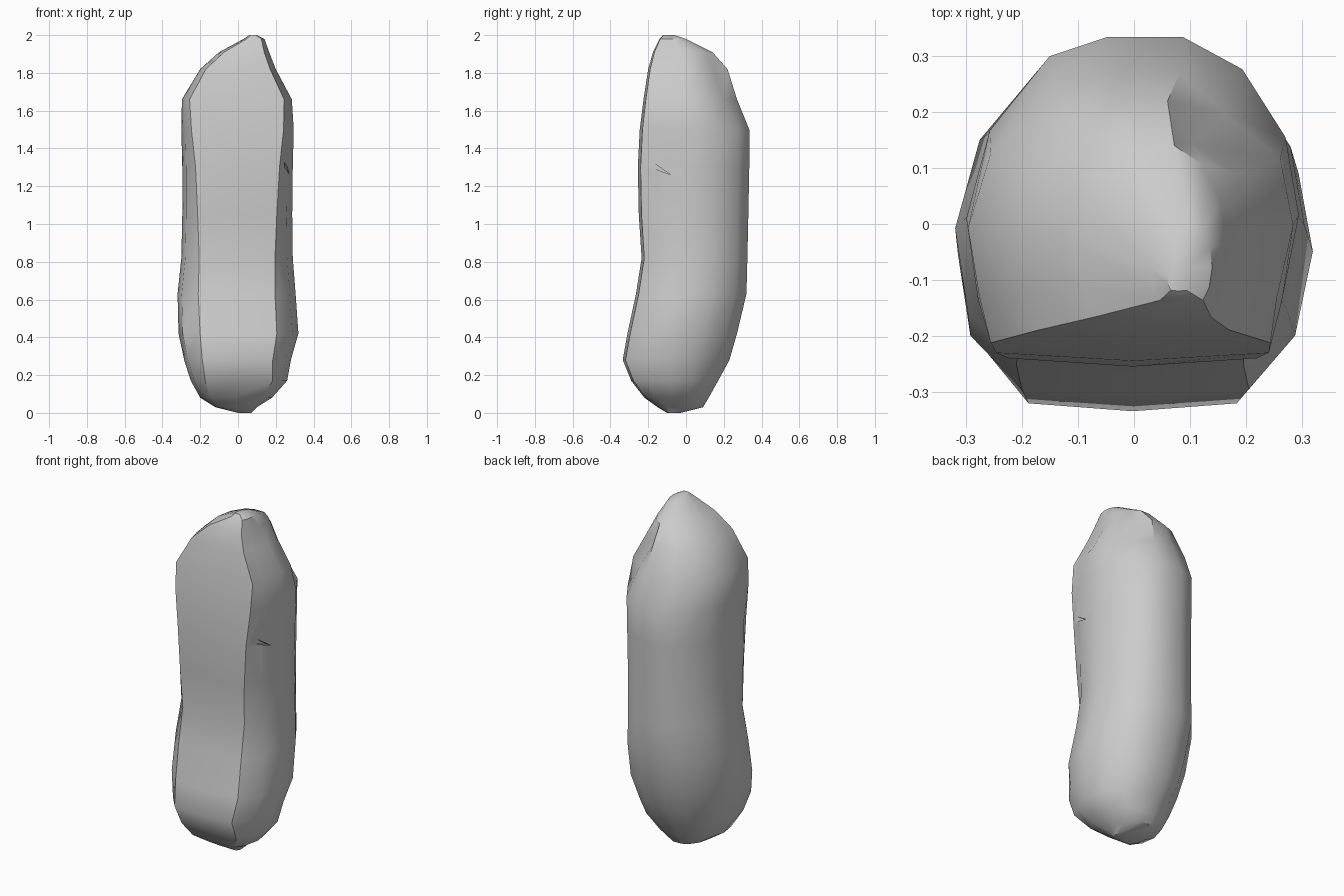
import bpy
import bmesh

if "Cube" in bpy.data.objects:
    bpy.data.objects.remove(bpy.data.objects["Cube"], do_unlink=True)

# One plain grey for the whole body
grey = bpy.data.materials.new("light_grey")
grey.use_nodes = True
grey.diffuse_color = (0.6, 0.6, 0.6, 1)
grey.node_tree.nodes["Principled BSDF"].inputs["Base Color"].default_value = (0.6, 0.6, 0.6, 1)

# Levels: height, right, left, front, back, share of the width that is flat in front
LEVELS = [
    (0.0, 0.0, 0.07, -0.10, -0.03, 0.6),
    (0.03, -0.12, 0.10, -0.15, 0.09, 0.7),
    (0.08, -0.20, 0.18, -0.22, 0.12, 0.72),
    (0.17, -0.25, 0.26, -0.29, 0.17, 0.7),
    (0.28, -0.285, 0.28, -0.335, 0.23, 0.66),
    (0.42, -0.315, 0.32, -0.31, 0.27, 0.64),
    (0.63, -0.32, 0.305, -0.265, 0.32, 0.65),
    (0.82, -0.3, 0.29, -0.235, 0.325, 0.68),
    (1.05, -0.295, 0.287, -0.25, 0.33, 0.72),
    (1.3, -0.295, 0.29, -0.255, 0.335, 0.76),
    (1.5, -0.3, 0.295, -0.245, 0.335, 0.82),
    (1.66, -0.297, 0.285, -0.225, 0.27, 0.86),
    (1.82, -0.2, 0.2, -0.2, 0.22, 0.85),
    (1.91, -0.1, 0.165, -0.175, 0.14, 0.8),
    (1.98, 0.03, 0.14, -0.14, 0.0, 0.7),
    (2.0, 0.06, 0.1, -0.12, -0.06, 0.7),
]

# Side and back outline of a section in unit coordinates, front to back to front
OUTLINE = [
    (0.9, -0.62), (1, -0.1), (0.92, 0.38), (0.66, 0.8), (0.3, 1),
    (-0.15, 1), (-0.5, 0.88), (-0.86, 0.42), (-1, -0.12), (-0.93, -0.62),
]
DENT_POINT = 5      # outline point on the back left that sinks near the top
DENTS = {11: 0.88, 12: 0.8}


def section(index):
    z, right, left, front, back, flat = LEVELS[index]
    points = [(-flat, -0.95), (0, -1), (flat, -0.95)] + OUTLINE
    ring = []
    for i, (u, v) in enumerate(points):
        if i == DENT_POINT + 1:
            u, v = u * DENTS.get(index, 1), v * DENTS.get(index, 1)
        x = (left + right) / 2 + u * (left - right) / 2
        y = (front + back) / 2 + v * (back - front) / 2
        ring.append((x, y, z))
    return ring


def make_object(name, rings):
    """Loft closed rings of points and cap both ends."""
    bm = bmesh.new()
    loops = [[bm.verts.new(p) for p in ring] for ring in rings]
    for low, high in zip(loops, loops[1:]):
        for i in range(len(low)):
            j = (i + 1) % len(low)
            bm.faces.new((low[i], low[j], high[j], high[i]))
    bm.faces.new(loops[0][::-1])
    bm.faces.new(loops[-1])
    bmesh.ops.recalc_face_normals(bm, faces=bm.faces)
    mesh = bpy.data.meshes.new(name)
    bm.to_mesh(mesh)
    bm.free()
    mesh.materials.append(grey)
    obj = bpy.data.objects.new(name, mesh)
    bpy.context.collection.objects.link(obj)
    return obj


# Lumpy body with a waist
body = make_object("body", [section(i) for i in range(len(LEVELS))])

# Thin wedge-shaped nick in the left side
wedge = [(-0.21, 1.35), (-0.21, 1.31), (-0.08, 1.26)]
nick = make_object("nick_cutter", [[(x, y, z) for y, z in wedge] for x in (0.245, 0.4)])
nick.hide_render = True
nick.hide_set(True)
cut = body.modifiers.new("nick", "BOOLEAN")
cut.operation = "DIFFERENCE"
cut.solver = "EXACT"
cut.object = nick

bpy.context.view_layer.objects.active = body
body.select_set(True)
bpy.ops.object.modifier_apply(modifier=cut.name)
bpy.data.objects.remove(nick, do_unlink=True)
bpy.ops.object.shade_smooth_by_angle(angle=0.6)
